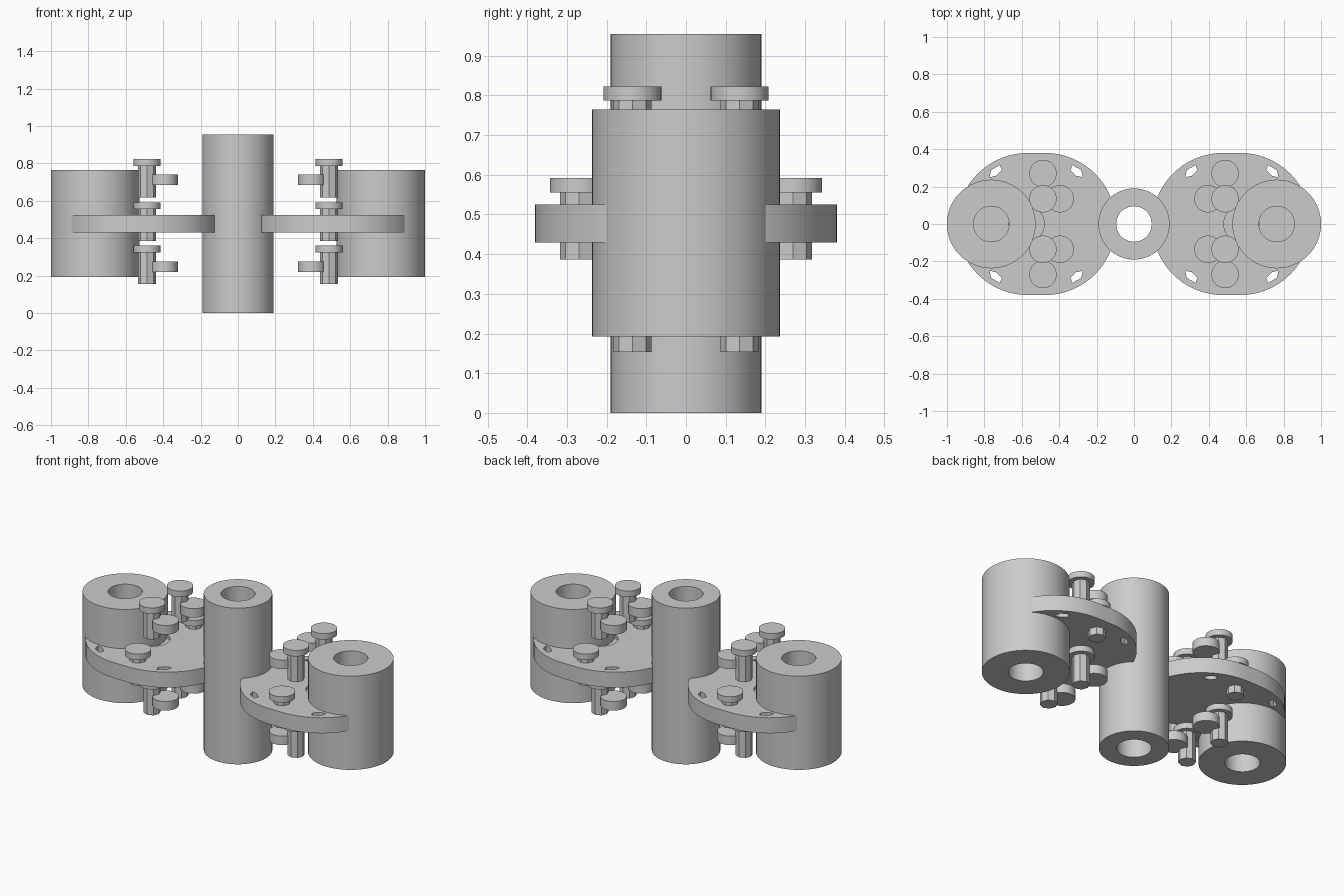
import bpy, bmesh
from math import pi, cos, sin

cube = bpy.data.objects.get("Cube")
if cube:
    bpy.data.objects.remove(cube, do_unlink=True)

grey = bpy.data.materials.new("plain_grey")
grey.use_nodes = True
COLOUR = (0.6, 0.6, 0.6, 1)
grey.diffuse_color = COLOUR
grey.node_tree.nodes["Principled BSDF"].inputs["Base Color"].default_value = COLOUR


def circle(x, y, r, n=64):
    return [(x + r * cos(2 * pi * i / n), y + r * sin(2 * pi * i / n)) for i in range(n)]


def add_prism(bm, outline, z0, z1):
    """Closed prism from a flat outline."""
    face = bm.faces.new([bm.verts.new((x, y, z0)) for x, y in outline])
    top = bmesh.ops.extrude_face_region(bm, geom=[face])["geom"]
    verts = [v for v in top if isinstance(v, bmesh.types.BMVert)]
    bmesh.ops.translate(bm, verts=verts, vec=(0, 0, z1 - z0))


def finish(name, bm, smooth=True):
    bmesh.ops.recalc_face_normals(bm, faces=bm.faces)
    mesh = bpy.data.meshes.new(name)
    bm.to_mesh(mesh)
    bm.free()
    mesh.materials.append(grey)
    obj = bpy.data.objects.new(name, mesh)
    bpy.context.collection.objects.link(obj)
    if smooth:
        shade(obj)
    return obj


def shade(obj):
    bpy.ops.object.select_all(action="DESELECT")
    obj.select_set(True)
    bpy.context.view_layer.objects.active = obj
    bpy.ops.object.shade_smooth_by_angle(angle=pi / 6)


def tube(name, x, r, bore, z0, z1):
    """Hollow cylinder: four rings joined into a closed loop."""
    bm = bmesh.new()
    rings = [[bm.verts.new((px, py, z)) for px, py in circle(x, 0, rad)]
             for rad, z in ((r, z0), (r, z1), (bore, z1), (bore, z0))]
    for a, b in zip(rings, rings[1:] + rings[:1]):
        for i in range(len(a)):
            j = (i + 1) % len(a)
            bm.faces.new((a[i], a[j], b[j], b[i]))
    return finish(name, bm)


def bolt(name, x, y, top):
    """Round head on an eight-sided shank."""
    bm = bmesh.new()
    add_prism(bm, circle(x, y, 0.073, 40), top - 0.036, top)
    add_prism(bm, circle(x, y, 0.048, 8), top - 0.206, top - 0.036)
    return finish(name, bm)


def plate(name, s):
    """Rounded link plate with four slots and a shallow recess."""
    n = 48
    outline = [(s * ((-0.477 if i <= n else -0.567) + 0.38 * cos(a)), 0.38 * sin(a))
               for i, a in [(i, -pi / 2 + pi * i / n) for i in range(n + 1)]]
    outline += [(s * (-0.567 + 0.38 * cos(a)), 0.38 * sin(a))
                for a in [pi / 2 + pi * i / n for i in range(n + 1)]]
    bm = bmesh.new()
    add_prism(bm, outline, 0.43, 0.525)
    obj = finish(name, bm, False)

    bm = bmesh.new()
    slot = [(-0.03, -0.033), (-0.022, 0.005), (0.025, 0.032), (0.035, 0.005), (0.005, -0.025)]
    for mx in (-1, 1):
        for my in (-1, 1):
            add_prism(bm, [(s * (-0.523 + mx * (0.219 - dx)), my * (0.283 + dy))
                           for dx, dy in slot], 0.3, 0.7)
    add_prism(bm, circle(s * -0.575, 0, 0.095), 0.505, 0.6)
    cutter = finish("slot_cutter", bm, False)
    cutter.hide_render = True

    mod = obj.modifiers.new("slots", "BOOLEAN")
    mod.operation = "DIFFERENCE"
    mod.solver = "EXACT"
    mod.object = cutter
    bpy.context.view_layer.objects.active = obj
    bpy.ops.object.modifier_apply(modifier=mod.name)
    bpy.data.objects.remove(cutter, do_unlink=True)
    shade(obj)


# Central tube
tube("centre_tube", 0, 0.19, 0.095, 0, 0.955)

# Two mirrored side assemblies
for side, s in (("right", 1), ("left", -1)):
    tube(side + "_tube", s * -0.763, 0.237, 0.095, 0.192, 0.765)
    plate(side + "_link_plate", s)
    for end, e in (("front", -1), ("back", 1)):
        tag = side + "_" + end
        bolt(tag + "_upper_bolt", s * -0.487, e * 0.135, 0.823)
        bolt(tag + "_lower_bolt", s * -0.487, e * 0.135, 0.36)
        bolt(tag + "_plate_bolt", s * -0.487, e * 0.27, 0.592)
        # Round spacer discs beside the bolts
        for level, z in (("upper", 0.685), ("lower", 0.22)):
            bm = bmesh.new()
            add_prism(bm, circle(s * -0.395, e * 0.135, 0.073, 40), z, z + 0.055)
            finish(tag + "_" + level + "_disc", bm)
